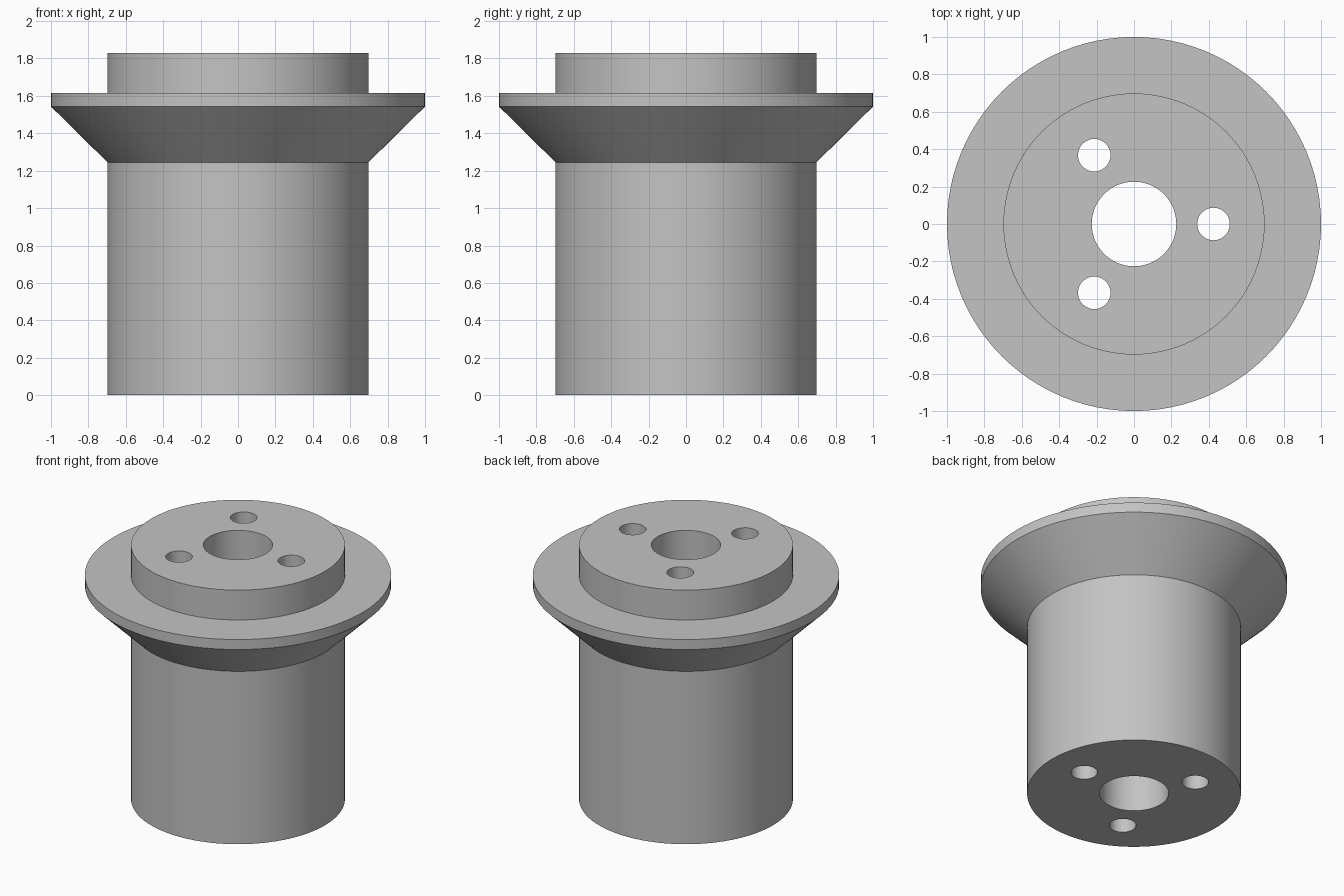
import bpy
import bmesh
from math import cos, sin, tau, radians
from mathutils import Vector

cube = bpy.data.objects.get("Cube")
if cube:
    bpy.data.objects.remove(cube, do_unlink=True)

SEGMENTS = 96
HEIGHT = 1.83
BODY_R, FLANGE_R, BORE_R = 0.698, 1.0, 0.226
HOLE_R, HOLE_CIRCLE = 0.087, 0.425

grey = bpy.data.materials.new("plain grey")
grey.use_nodes = True
colour = (0.55, 0.55, 0.55, 1)
grey.diffuse_color = colour
grey.node_tree.nodes["Principled BSDF"].inputs["Base Color"].default_value = colour


def link(name, bm):
    bmesh.ops.recalc_face_normals(bm, faces=bm.faces)
    mesh = bpy.data.meshes.new(name)
    bm.to_mesh(mesh)
    bm.free()
    mesh.materials.append(grey)
    obj = bpy.data.objects.new(name, mesh)
    bpy.context.collection.objects.link(obj)
    return obj


def lathe(name, profile):
    """Turn a closed (radius, z) outline around the z axis."""
    bm = bmesh.new()
    verts = [bm.verts.new((r, 0, z)) for r, z in profile]
    edges = [bm.edges.new((a, b)) for a, b in zip(verts, verts[1:] + verts[:1])]
    bmesh.ops.spin(bm, geom=verts + edges, cent=(0, 0, 0), axis=(0, 0, 1),
                   angle=tau, steps=SEGMENTS, use_merge=True)
    bmesh.ops.remove_doubles(bm, verts=bm.verts, dist=1e-5)
    return link(name, bm)


# Flanged body with its central bore
body = lathe("flanged_body", [
    (BORE_R, 0), (BODY_R, 0), (BODY_R, 1.245), (FLANGE_R, 1.543),
    (FLANGE_R, 1.615), (BODY_R, 1.615), (BODY_R, HEIGHT), (BORE_R, HEIGHT)])

# Three through holes around the bore
bm = bmesh.new()
for i in range(3):
    angle = tau * i / 3
    ring = bmesh.ops.create_cone(bm, cap_ends=True, segments=48, radius1=HOLE_R,
                                 radius2=HOLE_R, depth=HEIGHT + 0.4)
    offset = Vector((HOLE_CIRCLE * cos(angle), HOLE_CIRCLE * sin(angle), HEIGHT / 2))
    bmesh.ops.translate(bm, verts=ring["verts"], vec=offset)
cutter = link("hole_cutter", bm)
cutter.hide_render = True

cut = body.modifiers.new("holes", "BOOLEAN")
cut.operation = "DIFFERENCE"
cut.solver = "EXACT"
cut.object = cutter

# Apply the cut, then shade smooth with sharp rims
bpy.ops.object.select_all(action="DESELECT")
body.select_set(True)
bpy.context.view_layer.objects.active = body
bpy.ops.object.modifier_apply(modifier=cut.name)
bpy.data.objects.remove(cutter, do_unlink=True)
bpy.ops.object.shade_smooth_by_angle(angle=radians(30))
